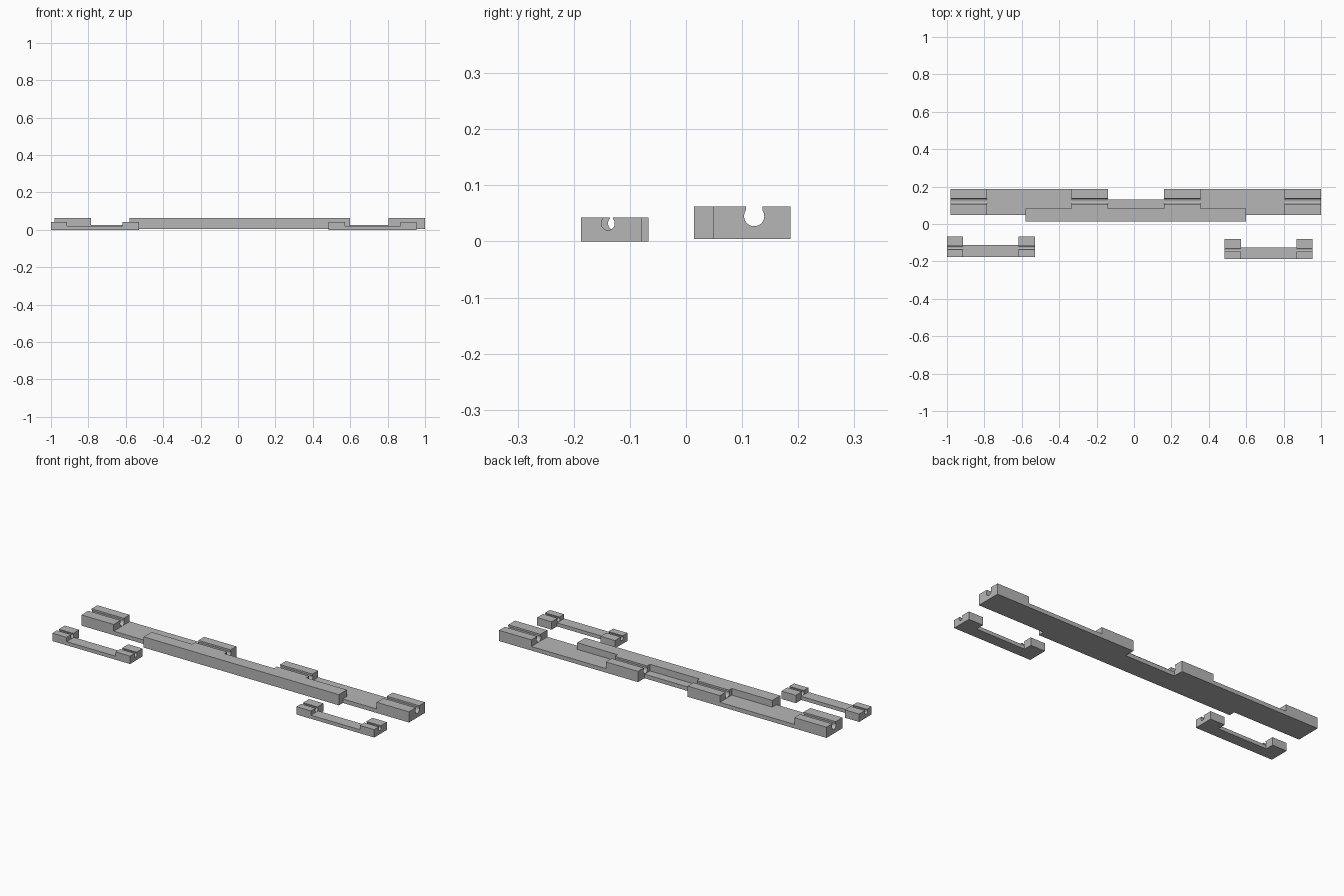
import bpy, bmesh, math

cube = bpy.data.objects.get("Cube")
if cube:
    bpy.data.objects.remove(cube, do_unlink=True)

grey = bpy.data.materials.new("plain grey")
grey.use_nodes = True
grey.diffuse_color = (0.47, 0.47, 0.47, 1)
grey.node_tree.nodes["Principled BSDF"].inputs["Base Color"].default_value = grey.diffuse_color


def new_object(name, bm):
    bmesh.ops.recalc_face_normals(bm, faces=bm.faces)
    mesh = bpy.data.meshes.new(name)
    bm.to_mesh(mesh)
    bm.free()
    mesh.materials.append(grey)
    obj = bpy.data.objects.new(name, mesh)
    bpy.context.collection.objects.link(obj)
    return obj


def extrude_polygon(name, points, offset):
    bm = bmesh.new()
    face = bm.faces.new([bm.verts.new(p) for p in points])
    moved = bmesh.ops.extrude_face_region(bm, geom=[face])["geom"]
    verts = [v for v in moved if isinstance(v, bmesh.types.BMVert)]
    bmesh.ops.translate(bm, verts=verts, vec=offset)
    return new_object(name, bm)


def box(name, x, y, z):
    corners = [(x[0], y[0], z[0]), (x[1], y[0], z[0]), (x[1], y[1], z[0]), (x[0], y[1], z[0])]
    return extrude_polygon(name, corners, (0, 0, z[1] - z[0]))


def keyhole(name, x, y, z, radius, half_slot, top):
    # Round channel with a straight slot opening upward
    start = math.acos(half_slot / radius)
    sweep = math.pi + 2 * start
    steps = 32
    arc = [start - sweep * i / steps for i in range(steps + 1)]
    points = [(x[0], y + radius * math.cos(a), z + radius * math.sin(a)) for a in arc]
    points += [(x[0], y - half_slot, top), (x[0], y + half_slot, top)]
    return extrude_polygon(name, points, (x[1] - x[0], 0, 0))


def combine(target, tool, operation):
    mod = target.modifiers.new("combine", "BOOLEAN")
    mod.operation = operation
    mod.solver = "EXACT"
    mod.object = tool
    bpy.context.view_layer.objects.active = target
    bpy.ops.object.modifier_apply(modifier=mod.name)
    bpy.data.objects.remove(tool, do_unlink=True)


def smooth_channel(obj):
    bpy.ops.object.select_all(action="DESELECT")
    obj.select_set(True)
    bpy.context.view_layer.objects.active = obj
    bpy.ops.object.shade_smooth_by_angle(angle=math.radians(25))


# Main rail: long base, raised front wall, four channel blocks
LOW, HIGH, BACK = 0.004, 0.0625, 0.186
rail = box("main_rail", (-0.98, 1.0), (0.048, BACK), (LOW, 0.026))
combine(rail, box("rear_notch", (-0.14, 0.16), (0.13, 0.25), (-0.1, 0.2)), "DIFFERENCE")
combine(rail, box("front_wall", (-0.58, 0.6), (0.014, 0.083), (LOW, HIGH)), "UNION")
for x0, front in ((-0.98, 0.048), (-0.335, 0.07), (0.16, 0.07), (0.805, 0.048)):
    combine(rail, box("channel_block", (x0, x0 + 0.195), (front, BACK), (LOW, HIGH)), "UNION")
combine(rail, keyhole("channel", (-1.1, 1.1), 0.1215, 0.045, 0.018, 0.0145, 0.1), "DIFFERENCE")
smooth_channel(rail)

# Two small clips: a thin bar with a channel block at each end
for name, x0, y0 in (("right_clip", -1.0, -0.1755), ("left_clip", 0.485, -0.1875)):
    x1 = x0 + 0.47
    clip = box(name, (x0, x1), (y0, y0 + 0.062), (0, 0.0195))
    for bx in (x0, x1 - 0.087):
        combine(clip, box("clip_block", (bx, bx + 0.087), (y0, y0 + 0.1085), (0, 0.043)), "UNION")
    cutter = keyhole("clip_channel", (x0 - 0.1, x1 + 0.1), y0 + 0.0485, 0.032, 0.012, 0.0085, 0.1)
    combine(clip, cutter, "DIFFERENCE")
    smooth_channel(clip)
